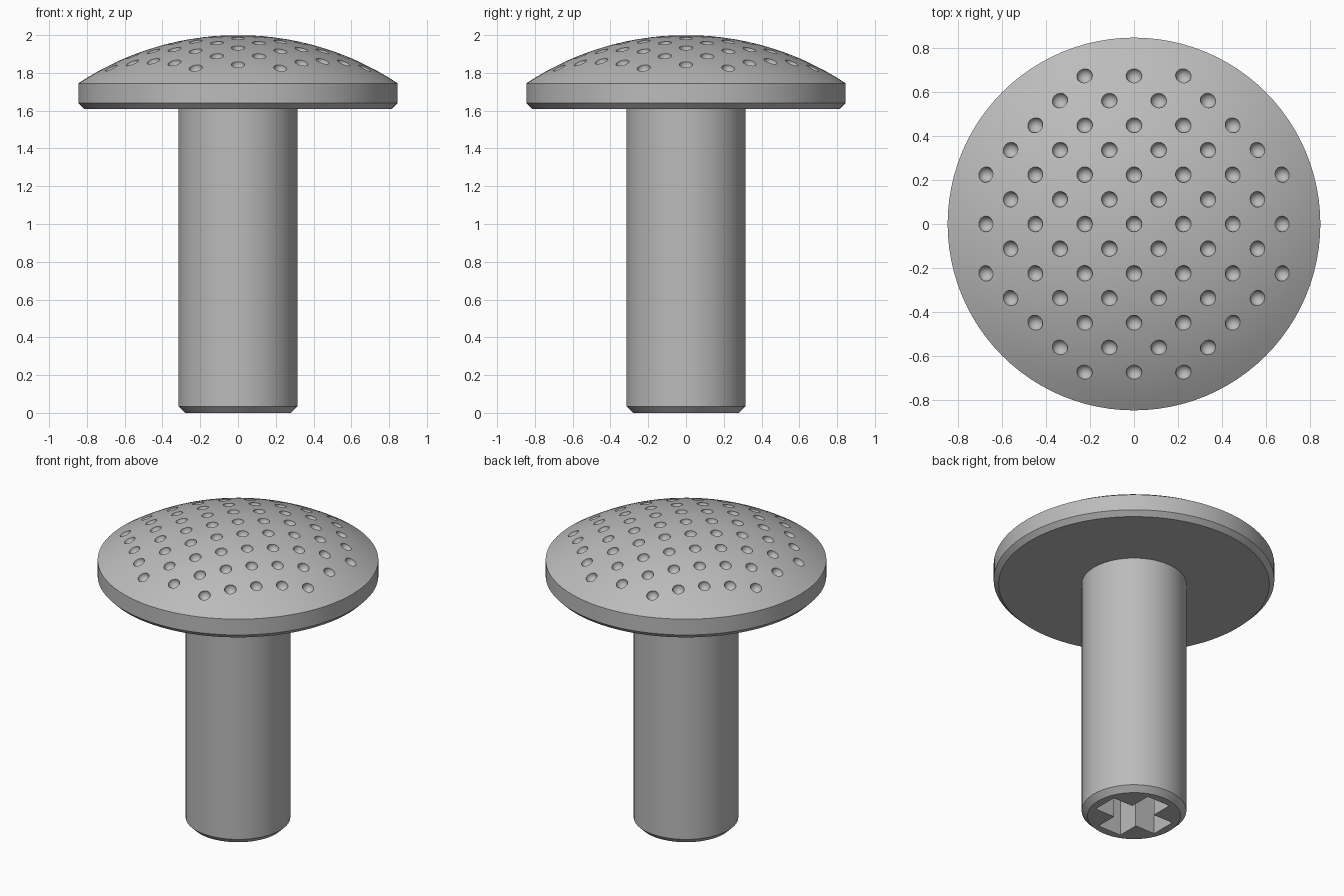
import bpy
import bmesh
import math
from mathutils import Matrix, Vector

cube = bpy.data.objects.get("Cube")
if cube:
    bpy.data.objects.remove(cube, do_unlink=True)

steel = bpy.data.materials.new("grey_steel")
grey = (0.5, 0.5, 0.5, 1)
steel.diffuse_color = grey
steel.use_nodes = True
steel.node_tree.nodes["Principled BSDF"].inputs["Base Color"].default_value = grey

RIM_R, RIM_Z, TOP_Z = 0.845, 1.745, 2.0
RISE = TOP_Z - RIM_Z
DOME_R = (RIM_R ** 2 + RISE ** 2) / (2 * RISE)
DOME_CENTRE = Vector((0, 0, TOP_Z - DOME_R))


def make_object(name, bm):
    bmesh.ops.recalc_face_normals(bm, faces=bm.faces)
    mesh = bpy.data.meshes.new(name)
    bm.to_mesh(mesh)
    bm.free()
    mesh.materials.append(steel)
    obj = bpy.data.objects.new(name, mesh)
    bpy.context.collection.objects.link(obj)
    return obj


def lathe(name, profile, segments=96):
    """Spin an (r, z) profile that starts and ends on the axis."""
    bm = bmesh.new()
    verts = [bm.verts.new((r, 0, z)) for r, z in profile]
    edges = [bm.edges.new(pair) for pair in zip(verts, verts[1:])]
    bmesh.ops.spin(bm, geom=verts + edges, cent=(0, 0, 0), axis=(0, 0, 1),
                   angle=math.tau, steps=segments, use_merge=True)
    bmesh.ops.remove_doubles(bm, verts=bm.verts, dist=1e-4)
    return make_object(name, bm)


def cut(obj, cutter):
    """Subtract the cutter, bake the result and shade it."""
    bpy.ops.object.select_all(action="DESELECT")
    bpy.context.view_layer.objects.active = obj
    obj.select_set(True)
    mod = obj.modifiers.new("cut", "BOOLEAN")
    mod.operation = "DIFFERENCE"
    mod.solver = "EXACT"
    mod.object = cutter
    bpy.ops.object.modifier_apply(modifier=mod.name)
    bpy.data.objects.remove(cutter, do_unlink=True)
    bpy.ops.object.shade_smooth_by_angle(angle=math.radians(30))


# Domed head with a straight rim and a chamfered underside
rim_angle = math.asin(RIM_R / DOME_R)
steps = 14
dome = [(DOME_R * math.sin(a), DOME_CENTRE.z + DOME_R * math.cos(a))
        for a in (rim_angle * (1 - i / steps) for i in range(steps + 1))]
head = lathe("domed_head", [(0, 1.61), (0.815, 1.61), (RIM_R, 1.64)] + dome)

# Staggered grid of round dimples in the dome
bm = bmesh.new()
pitch = 0.112
for i in range(-6, 7):
    for k in range(-6, 7):
        if (i + k) % 2 == 0 and i * i + k * k <= 40:
            x, y = i * pitch, k * pitch
            z = DOME_CENTRE.z + math.sqrt(DOME_R ** 2 - x * x - y * y)
            point = Vector((x, y, z))
            tilt = (point - DOME_CENTRE).to_track_quat("Z", "Y").to_matrix().to_4x4()
            bmesh.ops.create_uvsphere(bm, u_segments=20, v_segments=11, radius=0.036,
                                      matrix=Matrix.Translation(point) @ tilt)
cut(head, make_object("dimple_cutter", bm))

# Shaft with a chamfered lower end
shaft = lathe("shaft", [(0, 0), (0.28, 0), (0.315, 0.035), (0.315, 1.63), (0, 1.63)])

# Cross-shaped socket in the lower end
arm, half, depth = 0.23, 0.085, 0.3
outline = []
for q in range(4):
    turn = Matrix.Rotation(q * math.pi / 2, 3, "Z")
    outline += [turn @ Vector(p) for p in
                ((arm, -half, -0.1), (arm, half, -0.1), (half, half, -0.1))]
bm = bmesh.new()
face = bm.faces.new([bm.verts.new(p) for p in outline])
top = bmesh.ops.extrude_face_region(bm, geom=[face])
bmesh.ops.translate(bm, vec=(0, 0, depth + 0.1),
                    verts=[g for g in top["geom"] if isinstance(g, bmesh.types.BMVert)])
cut(shaft, make_object("socket_cutter", bm))
